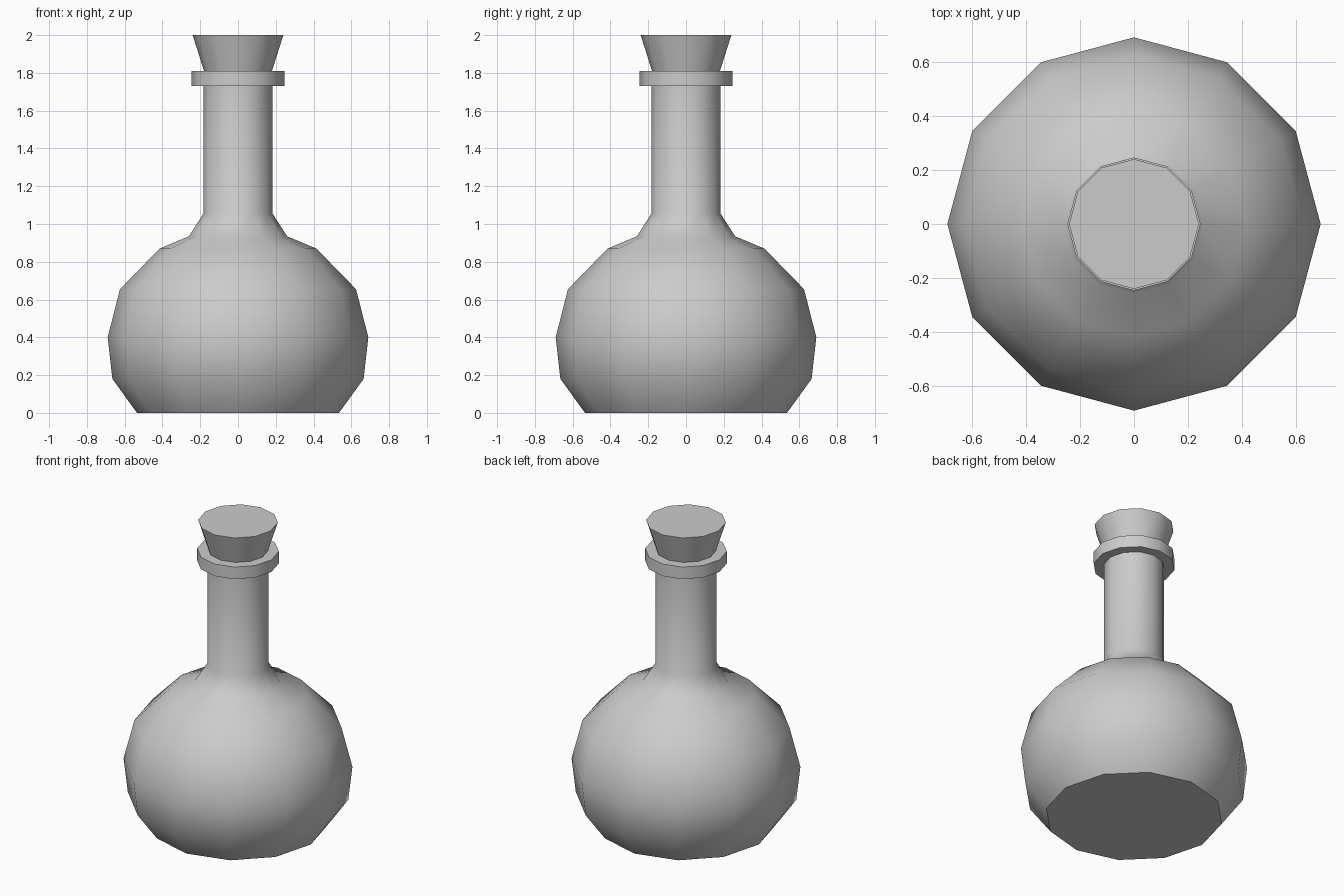
import bpy, bmesh, math

if "Cube" in bpy.data.objects:
    bpy.data.objects.remove(bpy.data.objects["Cube"])

SIDES = 12


def lathe(name, profile, closed=False):
    """Spin a (radius, z) profile round z; cap the ends or join them into a ring."""
    bm = bmesh.new()
    rings = []
    for r, z in profile:
        rings.append([bm.verts.new((r * math.cos(math.tau * i / SIDES),
                                    r * math.sin(math.tau * i / SIDES), z))
                      for i in range(SIDES)])
    pairs = list(zip(rings, rings[1:]))
    if closed:
        pairs.append((rings[-1], rings[0]))
    else:
        bm.faces.new(rings[0][::-1])
        bm.faces.new(rings[-1])
    for a, b in pairs:
        for i in range(SIDES):
            j = (i + 1) % SIDES
            bm.faces.new((a[i], a[j], b[j], b[i]))
    bmesh.ops.recalc_face_normals(bm, faces=bm.faces)
    mesh = bpy.data.meshes.new(name)
    bm.to_mesh(mesh)
    bm.free()
    obj = bpy.data.objects.new(name, mesh)
    bpy.context.collection.objects.link(obj)
    bpy.ops.object.select_all(action='DESELECT')
    obj.select_set(True)
    bpy.context.view_layer.objects.active = obj
    bpy.ops.object.shade_smooth_by_angle(angle=math.radians(40))
    return obj


# Round flask body with neck
lathe("flask_body", [(0.535, 0), (0.665, 0.18), (0.69, 0.40), (0.625, 0.655),
                     (0.415, 0.87), (0.26, 0.935), (0.183, 1.055), (0.183, 1.81)])

# Collar round the mouth
lathe("neck_collar", [(0.183, 1.73), (0.246, 1.73), (0.246, 1.81), (0.183, 1.81)],
      closed=True)

# Tapered stopper
lathe("stopper", [(0.18, 1.81), (0.24, 2.0)])
